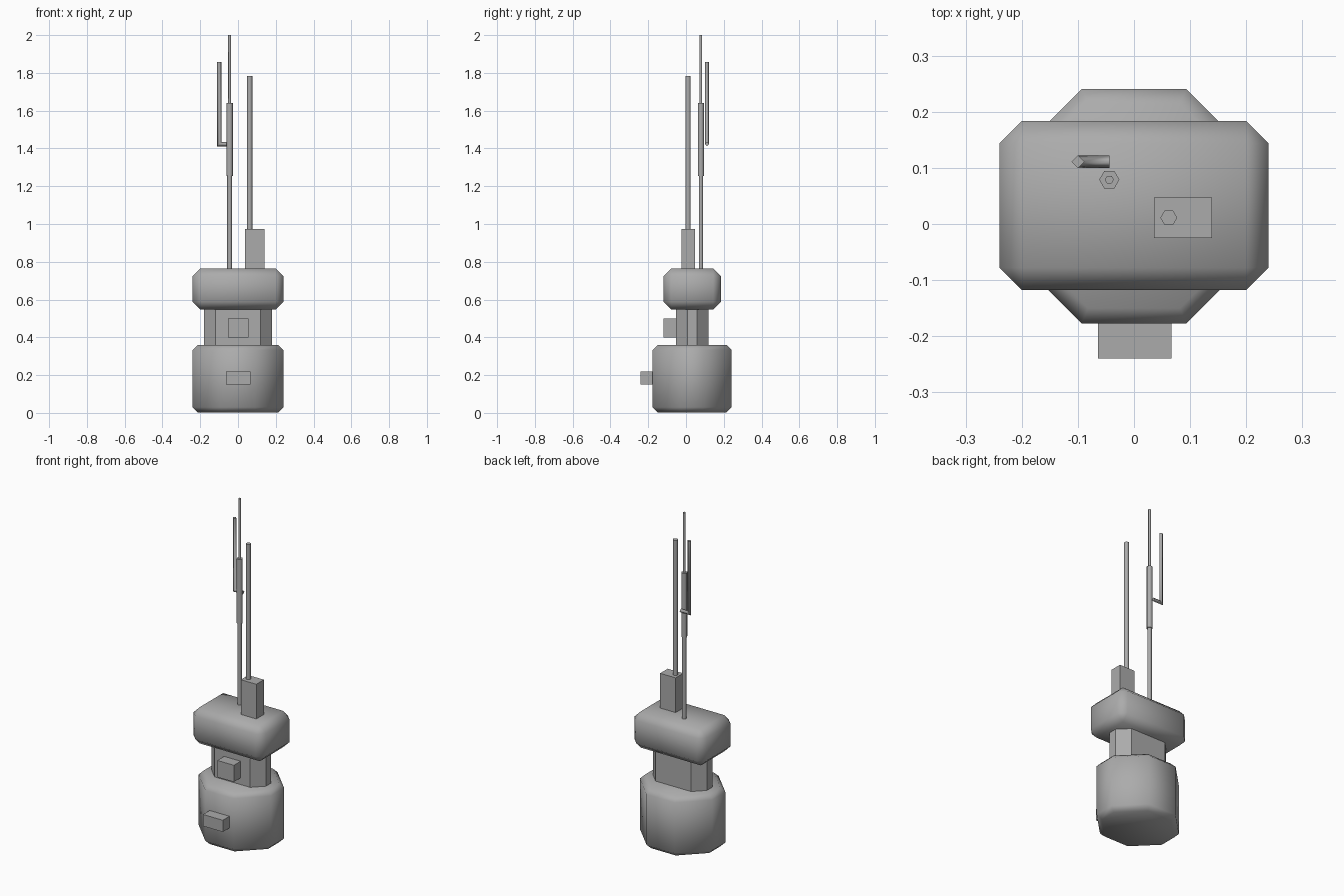
import bpy, bmesh, math

if "Cube" in bpy.data.objects:
    bpy.data.objects.remove(bpy.data.objects["Cube"])

# Dark grey finish shared by all parts
GREY = bpy.data.materials.new("dark_grey")
GREY.diffuse_color = (0.41, 0.41, 0.41, 1)
GREY.use_nodes = True
GREY.node_tree.nodes["Principled BSDF"].inputs["Base Color"].default_value = GREY.diffuse_color


def loft(name, rings, smooth=False, sharp_ends=False):
    """Skin a list of equal-length point rings and cap both ends."""
    bm = bmesh.new()
    vs = [[bm.verts.new(p) for p in r] for r in rings]
    n = len(rings[0])
    caps = [bm.faces.new(vs[0]), bm.faces.new(vs[-1])]
    if sharp_ends:
        for e in {e for f in caps for e in f.edges}:
            e.smooth = False
    for a, b in zip(vs, vs[1:]):
        for i in range(n):
            j = (i + 1) % n
            bm.faces.new((a[i], a[j], b[j], b[i]))
    for f in bm.faces:
        f.smooth = smooth
    bmesh.ops.remove_doubles(bm, verts=bm.verts, dist=1e-5)
    bmesh.ops.recalc_face_normals(bm, faces=bm.faces)
    me = bpy.data.meshes.new(name)
    bm.to_mesh(me)
    bm.free()
    me.materials.append(GREY)
    ob = bpy.data.objects.new(name, me)
    bpy.context.collection.objects.link(ob)
    return ob


def octagon(cy, hx, hy, c, z):
    """Rectangle outline with cut corners."""
    q = [(hx, hy - c), (hx - c, hy), (c - hx, hy), (-hx, hy - c),
         (-hx, c - hy), (c - hx, -hy), (hx - c, -hy), (hx, c - hy)]
    return [(x, cy + y, z) for x, y in q]


def block(name, cy, hx, hy, c, z0, z1, bevel, c_end):
    """Smooth cut-corner block with chamfered top and bottom."""
    end = (cy, hx - bevel, hy - bevel, c_end)
    mid = (cy, hx, hy, c)
    loft(name, [octagon(*end, z0), octagon(*mid, z0 + bevel),
                octagon(*mid, z1 - bevel), octagon(*end, z1)], True)


def box(name, x0, x1, y0, y1, z0, z1):
    loft(name, [[(x0, y0, z), (x1, y0, z), (x1, y1, z), (x0, y1, z)]
                for z in (z0, z1)])


def rod(name, x, y, r, z0, z1):
    """Six-sided rod with smooth sides and flat ends."""
    hexagon = [(x + r * math.cos(i * math.pi / 3),
                y + r * math.sin(i * math.pi / 3)) for i in range(6)]
    loft(name, [[(*p, z) for p in hexagon] for z in (z0, z1)], True, True)


# Stacked housings
block("base_housing", 0.032, 0.24, 0.209, 0.147, 0.003, 0.36, 0.027, 0.131)
loft("neck", [octagon(0.033, 0.18, 0.087, 0.062, z) for z in (0.34, 0.57)])
block("head_housing", 0.033, 0.24, 0.151, 0.04, 0.548, 0.765, 0.04, 0)

# Front boxes
box("upper_front_box", -0.054, 0.055, -0.118, -0.05, 0.40, 0.50)
box("lower_front_box", -0.064, 0.067, -0.24, -0.17, 0.15, 0.22)

# Short antenna on its socket
box("antenna_socket", 0.036, 0.139, -0.025, 0.047, 0.75, 0.973)
rod("short_antenna", 0.062, 0.011, 0.015, 0.96, 1.783)

# Tall stepped mast
for part, r, z0, z1 in (("lower", 0.013, 0.75, 1.27), ("sleeve", 0.018, 1.255, 1.64),
                        ("tip", 0.008, 1.63, 2.0)):
    rod("mast_" + part, -0.044, 0.079, r, z0, z1)

# Bent side aerial, diamond section with a mitred corner
r, ax, ay, az = 0.0115, -0.1, 0.111, 1.423
section = [(r, 0), (0, r), (-r, 0), (0, -r)]
loft("side_aerial", [
    [(-0.044, ay + t, az - s) for s, t in section],
    [(ax - s, ay + t, az - s) for s, t in section],
    [(ax - s, ay + t, 1.857) for s, t in section]], True, True)
